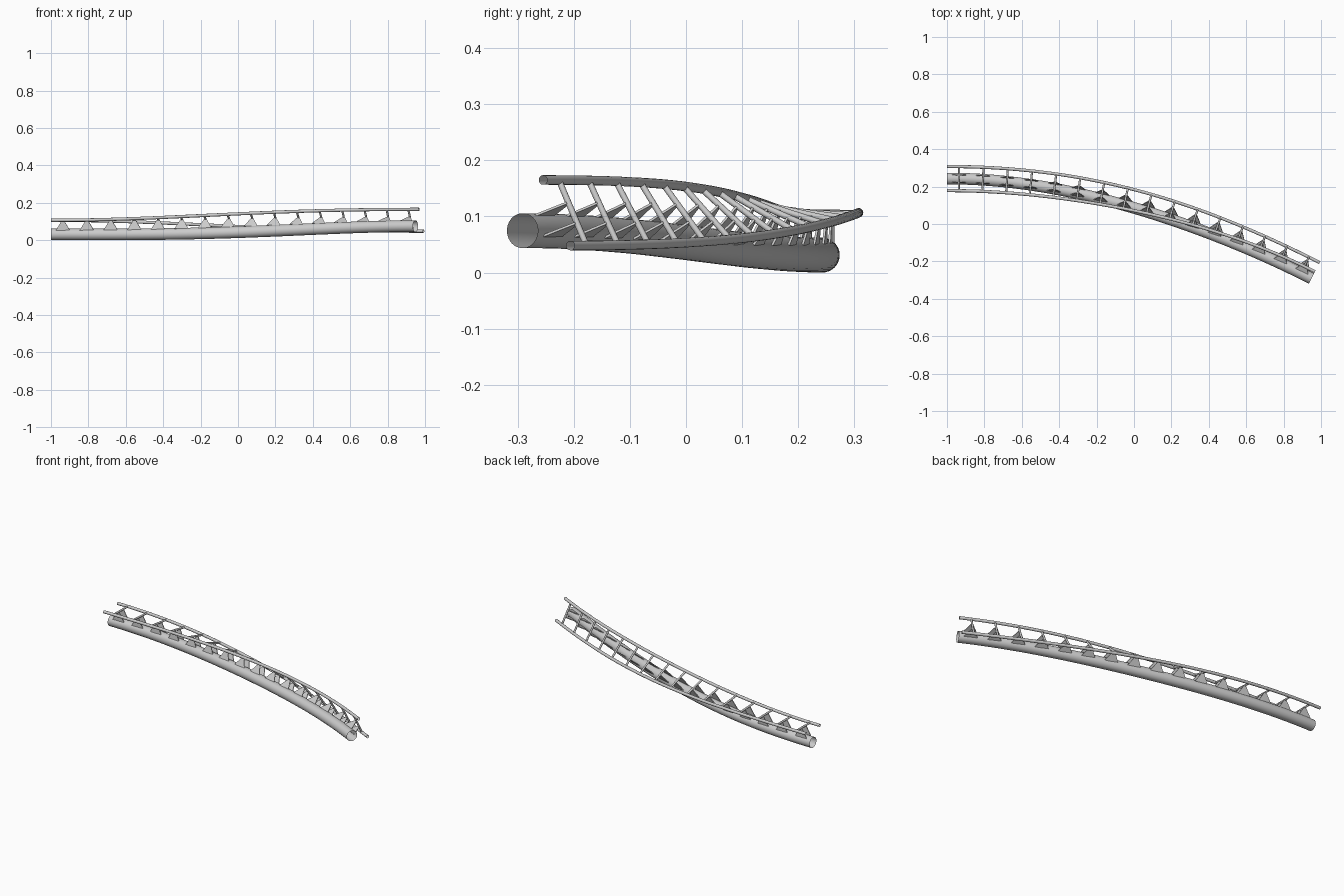
import bpy, bmesh
from math import sin, cos, pi, radians
from mathutils import Vector

if "Cube" in bpy.data.objects:
    bpy.data.objects.remove(bpy.data.objects["Cube"])

TURN = radians(26.9)      # total heading change
R = 1.98 / sin(TURN)      # curve radius of the track centreline
BANK = radians(65)        # final bank angle
GAUGE = 0.0645            # half distance between rails
DROP = 0.0755             # spine depth below the rail plane
SPINE_R, RAIL_R, TIE_R = 0.031, 0.0085, 0.0055
TIES, SEGS = 16, 64


def frame(u):
    """Centre, forward, left and up vectors at fraction u of the track."""
    a = TURN * u
    b = BANK * u * u * (3 - 2 * u)
    centre = Vector((-1 + R * sin(a), 0.243 - R * (1 - cos(a)), 0.1065))
    fwd = Vector((cos(a), -sin(a), 0))
    flat = Vector((sin(a), cos(a), 0))
    z = Vector((0, 0, 1))
    return centre, fwd, flat * cos(b) - z * sin(b), flat * sin(b) + z * cos(b)


def finish(bm, name):
    bmesh.ops.recalc_face_normals(bm, faces=bm.faces)
    me = bpy.data.meshes.new(name)
    bm.to_mesh(me)
    bm.free()
    ob = bpy.data.objects.new(name, me)
    bpy.context.collection.objects.link(ob)
    bpy.ops.object.select_all(action='DESELECT')
    ob.select_set(True)
    bpy.context.view_layer.objects.active = ob
    bpy.ops.object.shade_smooth_by_angle(angle=radians(35))
    return ob


def skin(bm, rings):
    rows = [[bm.verts.new(p) for p in ring] for ring in rings]
    n = len(rows[0])
    for r0, r1 in zip(rows, rows[1:]):
        for j in range(n):
            k = (j + 1) % n
            bm.faces.new((r0[j], r0[k], r1[k], r1[j]))
    return rows


def circle(c, u, v, r, n):
    return [c + r * (u * cos(2 * pi * j / n) + v * sin(2 * pi * j / n)) for j in range(n)]


def track_tube(name, side, height, r, n):
    """Open tube following the track at a fixed offset from the centreline."""
    rings = []
    for i in range(SEGS + 1):
        c, f, l, up = frame(i / SEGS)
        rings.append(circle(c + l * side + up * height, l, up, r, n))
    bm = bmesh.new()
    skin(bm, rings)
    return finish(bm, name)


# Spine and the two running rails
track_tube("spine_tube", 0, -DROP, SPINE_R, 32)
track_tube("left_rail", GAUGE, 0, RAIL_R, 16)
track_tube("right_rail", -GAUGE, 0, RAIL_R, 16)

# Cross ties and the paired triangular gussets under each
ties, plates = bmesh.new(), bmesh.new()
for i in range(TIES):
    c, f, l, up = frame((i + 0.5) / TIES)
    skin(ties, [circle(c + l * s * GAUGE, f, up, TIE_R, 12) for s in (-1, 1)])
    low = -DROP + 0.021
    outline = [(-0.038, low), (0.038, low), (0.006, -0.001), (-0.006, -0.001)]
    for s in (-1, 1):
        rows = skin(plates, [[c + l * (s * 0.02 + t) + f * x + up * z for x, z in outline]
                             for t in (-0.002, 0.002)])
        for row in rows:
            plates.faces.new(row)
finish(ties, "cross_ties")
finish(plates, "gusset_plates")
